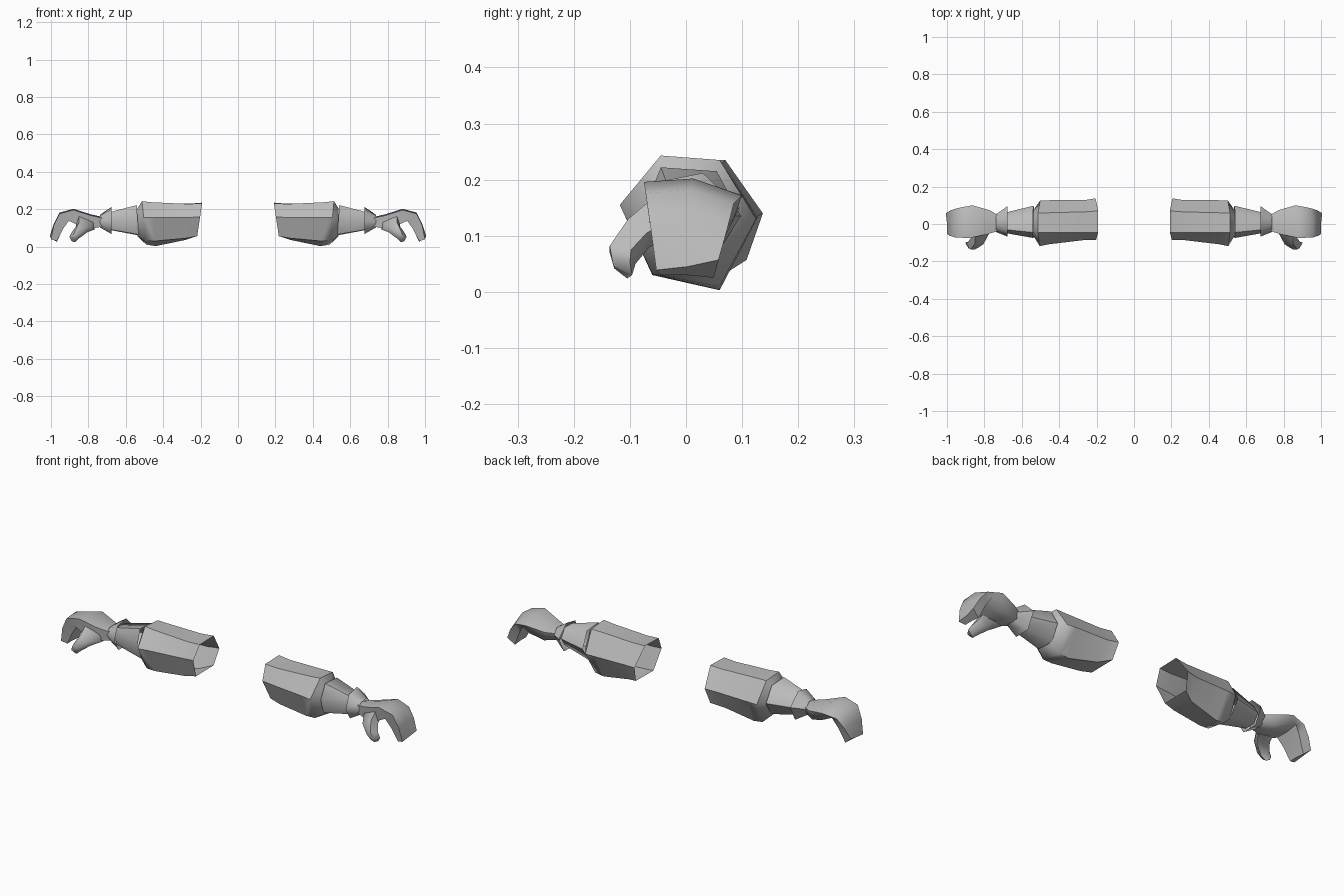
import bpy, bmesh, math

cube = bpy.data.objects.get("Cube")
if cube:
    bpy.data.objects.remove(cube)

grey = bpy.data.materials.new("plain grey")
grey.use_nodes = True
colour = (0.5, 0.5, 0.5, 1)
grey.diffuse_color = colour
grey.node_tree.nodes["Principled BSDF"].inputs["Base Color"].default_value = colour


def loft(name, rings, cap_start=False, cap_end=False, angle=60):
    """Skin a list of closed rings, then mirror the part across x = 0."""
    bm = bmesh.new()
    loops = [[bm.verts.new(p) for p in ring] for ring in rings]
    n = len(rings[0])
    for a, b in zip(loops, loops[1:]):
        for i in range(n):
            j = (i + 1) % n
            bm.faces.new((a[i], a[j], b[j], b[i]))
    if cap_start:
        bm.faces.new(loops[0])
    if cap_end:
        bm.faces.new(loops[-1])
    bmesh.ops.recalc_face_normals(bm, faces=bm.faces)
    # On open tubes make sure the normals point away from the axis
    f = bm.faces[0]
    axis = sum((v.co for v in loops[0] + loops[1]), f.normal * 0) / (2 * n)
    if (f.calc_center_median() - axis).dot(f.normal) < 0:
        bmesh.ops.reverse_faces(bm, faces=bm.faces)
    mesh = bpy.data.meshes.new(name)
    bm.to_mesh(mesh)
    bm.free()
    mesh.materials.append(grey)
    ob = bpy.data.objects.new(name, mesh)
    bpy.context.collection.objects.link(ob)
    bpy.ops.object.select_all(action='DESELECT')
    ob.select_set(True)
    bpy.context.view_layer.objects.active = ob
    bpy.ops.object.shade_smooth_by_angle(angle=math.radians(angle))
    ob.modifiers.new("Mirror", 'MIRROR').use_mirror_merge = False
    return ob


def section(x, tilt, *points):
    """Ring of (y, z) points at x, leaning along x with height."""
    return [(x + tilt * (z - 0.13), y, z) for y, z in points]


# Wide hexagonal sleeves, open at the inner end
loft("sleeves", [
    section(0.207, -0.15, (-0.045, 0.232), (0.07, 0.235), (0.137, 0.14),
            (0.108, 0.057), (-0.04, 0.055), (-0.085, 0.16)),
    section(0.27, -0.1, (-0.045, 0.228), (0.065, 0.23), (0.127, 0.135),
            (0.075, 0.036), (-0.05, 0.045), (-0.086, 0.155)),
    section(0.45, 0.08, (-0.045, 0.237), (0.06, 0.234), (0.127, 0.132),
            (0.06, 0.003), (-0.06, 0.03), (-0.108, 0.155)),
    section(0.502, 0.1, (-0.045, 0.243), (0.06, 0.235), (0.125, 0.13),
            (0.06, 0.01), (-0.06, 0.032), (-0.118, 0.155)),
    section(0.537, 0.0, (-0.03, 0.205), (0.04, 0.205), (0.075, 0.135),
            (0.04, 0.055), (-0.04, 0.06), (-0.065, 0.145)),
], angle=50)

# Tapered forearm cuffs
loft("forearm_cuffs", [
    section(0.536, 0.06, (-0.045, 0.222), (0.055, 0.215), (0.098, 0.135),
            (0.05, 0.06), (-0.045, 0.065), (-0.075, 0.145)),
    section(0.69, 0.0, (-0.03, 0.183), (0.03, 0.183), (0.06, 0.135),
            (0.03, 0.09), (-0.028, 0.092), (-0.048, 0.14)),
])

# Flared wrist bands
loft("wrist_bands", [
    section(0.677, 0.0, (-0.04, 0.198), (0.03, 0.212), (0.095, 0.15),
            (0.055, 0.07), (-0.03, 0.068), (-0.067, 0.13)),
    section(0.738, 0.0, (-0.025, 0.166), (0.025, 0.17), (0.052, 0.14),
            (0.03, 0.105), (-0.022, 0.103), (-0.043, 0.135)),
])


def hand_ring(xt, zt, xb, zb, front, back, drop):
    """Flat six-sided ring: three points over the knuckles, three on the palm."""
    mid = (front + back) / 2
    return [(xt, front, zt - 0.006), (xt, mid, zt), (xt - drop * 0.5, back, zt - drop),
            (xb, back * 0.85, zb + drop * 0.4), (xb, mid, zb), (xb, front * 0.85, zb)]


# Mitten hands curling downward at the fingers
loft("hands", [
    hand_ring(0.72, 0.158, 0.72, 0.108, -0.035, 0.04, 0.012),
    hand_ring(0.785, 0.172, 0.785, 0.095, -0.055, 0.075, 0.02),
    hand_ring(0.88, 0.202, 0.86, 0.118, -0.075, 0.1, 0.03),
    hand_ring(0.955, 0.182, 0.905, 0.138, -0.072, 0.085, 0.025),
    hand_ring(0.985, 0.12, 0.935, 0.095, -0.063, 0.073, 0.01),
    hand_ring(1.0, 0.045, 0.968, 0.03, -0.053, 0.058, -0.012),
], cap_start=True, cap_end=True, angle=65)

# Thumbs branching from the front of the palm
loft("thumbs", [
    [(0.765, -0.03, 0.092), (0.775, -0.052, 0.13), (0.85, -0.062, 0.165),
     (0.865, -0.045, 0.12), (0.81, -0.02, 0.095)],
    [(0.805, -0.085, 0.077), (0.805, -0.108, 0.105), (0.85, -0.103, 0.13),
     (0.868, -0.07, 0.105), (0.835, -0.065, 0.08)],
    [(0.85, -0.11, 0.044), (0.848, -0.136, 0.07), (0.872, -0.136, 0.082),
     (0.89, -0.098, 0.075), (0.872, -0.09, 0.05)],
    [(0.872, -0.105, 0.024), (0.87, -0.128, 0.042), (0.885, -0.13, 0.05),
     (0.902, -0.1, 0.052), (0.89, -0.096, 0.03)],
], cap_start=True, cap_end=True, angle=65)
